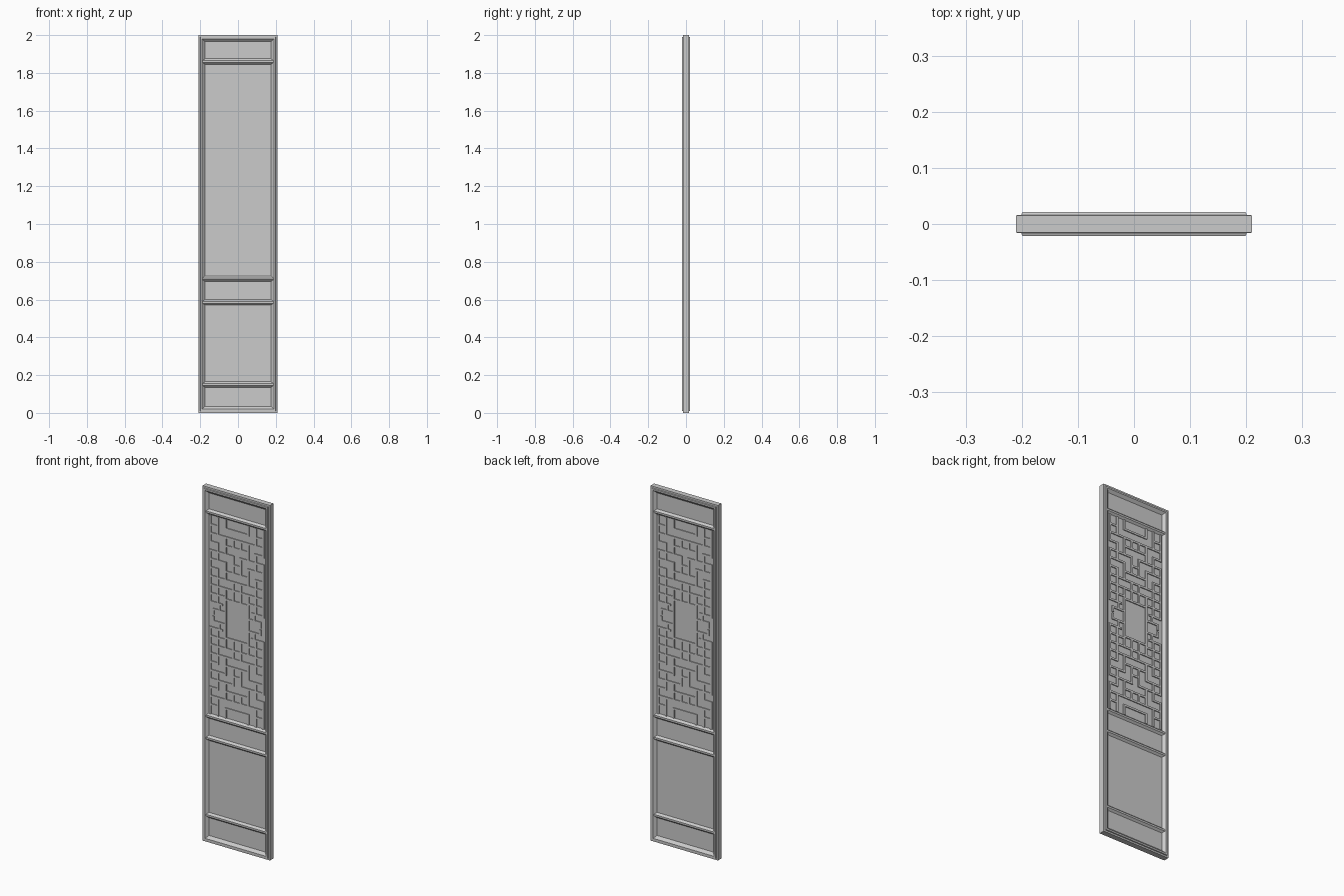
import bpy, bmesh

if "Cube" in bpy.data.objects:
    bpy.data.objects.remove(bpy.data.objects["Cube"])

W, H = 0.21, 2.0          # half width, height
PANEL_Y = 0.007           # half depth of the infill panel


def finish(bm, name):
    bmesh.ops.recalc_face_normals(bm, faces=bm.faces)
    me = bpy.data.meshes.new(name)
    bm.to_mesh(me)
    bm.free()
    ob = bpy.data.objects.new(name, me)
    bpy.context.collection.objects.link(ob)
    return ob


def add_box(bm, x0, x1, y0, y1, z0, z1):
    vs = bmesh.ops.create_cube(bm, size=1)["verts"]
    for v in vs:
        v.co.x = x1 if v.co.x > 0 else x0
        v.co.y = y1 if v.co.y > 0 else y0
        v.co.z = z1 if v.co.z > 0 else z0


# Outer frame: moulded profile (inset, depth) swept round the rectangle
half = [(0, .0155), (.009, .0160), (.011, .021), (.020, .021), (.036, .006)]
profile = half + [(d, -y) for d, y in reversed(half)]
bm = bmesh.new()
rings = []
for d, y in profile:
    corners = [(-W + d, d), (W - d, d), (W - d, H - d), (-W + d, H - d)]
    rings.append([bm.verts.new((x, y, z)) for x, z in corners])
for i, a in enumerate(rings):
    b = rings[(i + 1) % len(rings)]
    for k in range(4):
        n = (k + 1) % 4
        bm.faces.new((a[k], a[n], b[n], b[k]))
finish(bm, "outer_frame")

# Infill panel
bm = bmesh.new()
add_box(bm, -0.18, 0.18, -PANEL_Y, PANEL_Y, 0.03, 1.97)
finish(bm, "infill_panel")

# Cross rails: bevelled section running into the slope of the frame
section = [(-.016, .006), (-.005, .018), (.005, .018), (.016, .006),
           (.016, -.006), (.005, -.018), (-.005, -.018), (-.016, -.006)]
for i, z in enumerate((1.86, 0.71, 0.585, 0.15)):
    bm = bmesh.new()
    ends = [[bm.verts.new((x, y, z + dz)) for dz, y in section] for x in (-.188, .188)]
    bm.faces.new(ends[0])
    bm.faces.new(ends[1])
    for k in range(8):
        n = (k + 1) % 8
        bm.faces.new((ends[0][k], ends[0][n], ends[1][n], ends[1][k]))
    finish(bm, f"cross_rail_{i + 1}")

# Lattice on a 7 x 23 grid; one quarter is listed, then mirrored twice
COLS, ROWS = 7, 23
STEP_X, STEP_Z = 0.33 / COLS, 1.11 / ROWS
BAR, BAR_Y = 0.0055, 0.012
vertical = [  # column, first row, last row
    (0, 0, 3), (0, 4, 10), (1, 0, 2), (1, 3, 5), (1, 6, 10),
    (2, 0, 1), (2, 2, 4), (2, 5, 7), (2, 8, 9.2),
    (3, 2, 3), (3, 4, 6), (3, 7, 9.2)]
horizontal = [  # row, first column, last column
    (1, 0, 1), (2, 0, 2), (3, 0, 1), (4, 0, 1), (5, 0, 2), (6, 0, 1),
    (7, 0, 2), (8, 0, 1), (9, 0, 2), (10, 0, 1.5), (10.8, .4, 2),
    (1, 2, 3.5), (2, 2, 3.5), (3, 2, 3.5), (4, 1, 3), (5, 3, 3.5),
    (6, 2, 3.5), (7, 2, 3.5), (8, 1, 3.5)]
small = [(0.4, 10.8, 11.3), (1.2, 10, 10.8)]


def add_bar(bm, c0, c1, r0, r1):
    xs = sorted((c - COLS / 2) * STEP_X for c in (c0, c1))
    zs = sorted(1.285 + (ROWS / 2 - r) * STEP_Z for r in (r0, r1))
    add_box(bm, xs[0] - BAR, xs[1] + BAR, -BAR_Y, BAR_Y, zs[0] - BAR, zs[1] + BAR)


bm = bmesh.new()
for flip_z in (False, True):
    fr = (lambda r: ROWS - r) if flip_z else (lambda r: r)
    for flip_x in (False, True):
        fc = (lambda c: COLS - c) if flip_x else (lambda c: c)
        for c, a, b in vertical + small:
            add_bar(bm, fc(c), fc(c), fr(a), fr(b))
        for r, a, b in horizontal:
            add_bar(bm, fc(a), fc(b), fr(r), fr(r))
finish(bm, "lattice")

# Rectangular border in the middle of the lattice
bm = bmesh.new()
for r in (9.25, 13.75):
    add_bar(bm, 2, 5, r, r)
for c in (2, 5):
    add_bar(bm, c, c, 9.25, 13.75)
finish(bm, "centre_border")
